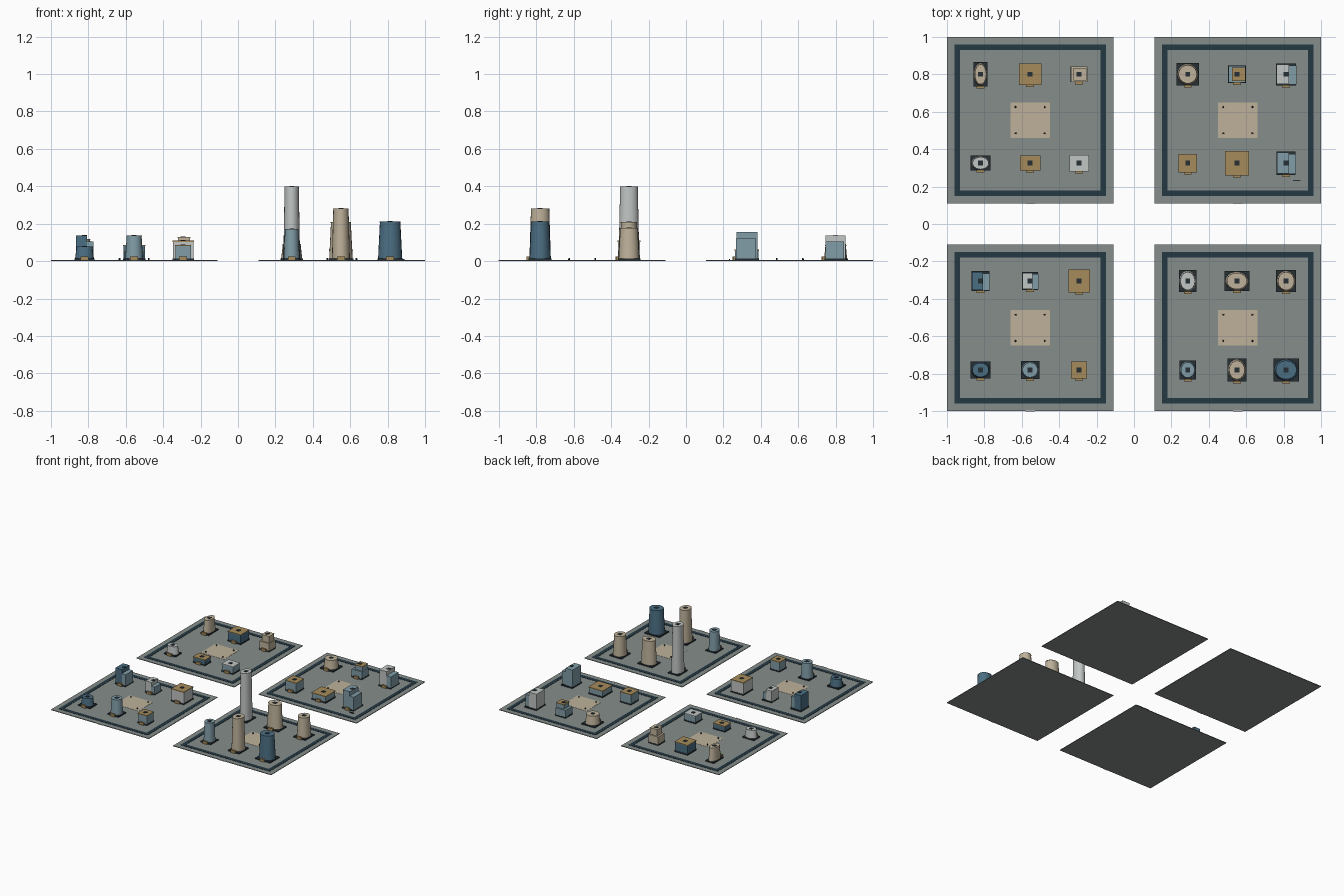
import bpy, bmesh
from math import cos, sin, pi

if "Cube" in bpy.data.objects:
    bpy.data.objects.remove(bpy.data.objects["Cube"])

COLOURS = {
    "ground": (0.52, 0.55, 0.54), "road": (0.16, 0.23, 0.27), "dark": (0.17, 0.20, 0.22),
    "sand": (0.74, 0.69, 0.60), "ochre": (0.64, 0.54, 0.36), "pale": (0.75, 0.77, 0.76),
    "sky": (0.50, 0.61, 0.65), "navy": (0.30, 0.43, 0.51),
}
MATS = {}
for key, c in COLOURS.items():
    m = bpy.data.materials.new(key)
    m.diffuse_color = tuple(v ** 2.2 for v in c) + (1,)
    m.use_nodes = True
    m.node_tree.nodes["Principled BSDF"].inputs["Base Color"].default_value = m.diffuse_color
    MATS[key] = m


def finish(bm, name, colour):
    me = bpy.data.meshes.new(name)
    bm.to_mesh(me)
    bm.free()
    me.materials.append(MATS[colour])
    ob = bpy.data.objects.new(name, me)
    bpy.context.collection.objects.link(ob)
    return ob


def box(name, colour, x, y, w, d, z0, z1):
    bm = bmesh.new()
    bmesh.ops.create_cube(bm, size=1)
    for v in bm.verts:
        v.co = (x + v.co.x * w, y + v.co.y * d, (z0 + z1) / 2 + v.co.z * (z1 - z0))
    return finish(bm, name, colour)


def lathe(name, colour, x, y, w, d, profile, sides=20):
    """Elliptical stack of rings, profile = (fraction of half size, z)."""
    bm = bmesh.new()
    rings = [[bm.verts.new((x + cos(2 * pi * i / sides) * w / 2 * r,
                            y + sin(2 * pi * i / sides) * d / 2 * r, z))
              for i in range(sides)] for r, z in profile]
    for a, b in zip(rings, rings[1:]):
        for i in range(sides):
            j = (i + 1) % sides
            bm.faces.new((a[i], a[j], b[j], b[i]))
    bm.faces.new(rings[0][::-1])
    bm.faces.new(rings[-1])
    ob = finish(bm, name, colour)
    bpy.context.view_layer.objects.active = ob
    ob.select_set(True)
    bpy.ops.object.shade_smooth_by_angle(angle=0.6)
    ob.select_set(False)
    return ob


G = 0.005   # ground slab top


def podium_and_door(x, y, w, d):
    box("podium", "dark", x, y, w, d, G, G + 0.009)
    box("entrance_canopy", "ochre", x, y - d / 2 - 0.004, 0.042, 0.014, G, G + 0.02)


def hatch(x, y, z):
    box("roof_hatch", "dark", x, y, 0.026, 0.026, z - 0.002, z + 0.002)


def round_tower(x, y, w, d, h, wall):
    podium_and_door(x, y, w, d)
    lathe("tower_shaft", wall, x, y, w, d, [(0.94, G + 0.009), (0.80, h - 0.005)])
    lathe("tower_roof", wall, x, y, w, d, [(0.82, h - 0.005), (0.82, h - 0.001)])
    hatch(x, y, h)


def block(x, y, w, d, h, wall, roof):
    podium_and_door(x, y, w, d)
    box("block_walls", wall, x, y, w * 0.95, d * 0.95, G + 0.009, h - 0.007)
    box("block_roof", roof, x, y, w, d, h - 0.007, h - 0.001)
    hatch(x, y, h)


def tiered(x, y, w, d, h, wall, roof, low_h, dx):
    podium_and_door(x, y, w, d)
    box("lower_tier", wall, x, y, w * 0.97, d * 0.97, G + 0.009, low_h)
    box("upper_tier", wall, x + dx, y, w * 0.72, d * 0.76, low_h, h - 0.006)
    box("upper_roof", roof, x + dx, y, w * 0.76, d * 0.8, h - 0.006, h - 0.001)
    hatch(x, y, h)


def stepped(x, y, w, d, h, wall, low_wall, low_h):
    podium_and_door(x, y, w, d)
    box("tall_wing", wall, x - w * 0.17, y, w * 0.62, d * 0.9, G + 0.009, h)
    box("low_wing", low_wall, x + w * 0.32, y - d * 0.04, w * 0.38, d * 0.86, G + 0.009, low_h)
    hatch(x, y, h)


# ground tiles with a raised road loop, plaza and bollards
C, S = 0.555, 0.89
for tx in (-C, C):
    for ty in (-C, C):
        box("ground_tile", "ground", tx, ty, S, S, 0, G)
        box("edge_marker", "pale", tx, ty - S / 2, 0.05, 0.006, 0, G + 0.001)
        for s in (-1, 1):
            box("road_long", "road", tx, ty + s * 0.39, 0.81, 0.03, G - 0.002, G + 0.002)
            box("road_side", "road", tx + s * 0.39, ty, 0.03, 0.75, G - 0.002, G + 0.002)
            for t in (-1, 1):
                lathe("bollard", "dark", tx + s * 0.078, ty + t * 0.07, 0.011, 0.011,
                      [(1, G), (0.7, 0.016)], 8)
        box("plaza", "sand", tx, ty, 0.21, 0.19, G - 0.002, G + 0.0012)

# columns and rows of building plots
XA, XB, XC, XD, XE, XF = -0.82, -0.555, -0.293, 0.287, 0.55, 0.813
R1, R2, R3, R4 = 0.80, 0.325, -0.305, -0.78

# back left district
round_tower(XA, R1, 0.075, 0.13, 0.12, "sand")
block(XB, R1, 0.12, 0.115, 0.088, "navy", "ochre")
tiered(XC, R1, 0.09, 0.085, 0.13, "sand", "sand", 0.075, 0.005)
round_tower(XA, R2, 0.105, 0.08, 0.08, "pale")
block(XB, R2, 0.11, 0.08, 0.055, "navy", "ochre")
block(XC, R2, 0.105, 0.09, 0.07, "sky", "pale")

# back right district
round_tower(XD, R1, 0.12, 0.12, 0.088, "sand")
tiered(XE, R1, 0.095, 0.092, 0.11, "sky", "ochre", 0.07, 0.01)
stepped(XF, R1, 0.107, 0.118, 0.137, "pale", "sky", 0.105)
block(XD, R2, 0.10, 0.10, 0.092, "sky", "ochre")
block(XE, R2, 0.13, 0.13, 0.062, "sky", "ochre")
stepped(XF, R2, 0.102, 0.125, 0.155, "sky", "sky", 0.12)
box("bench", "dark", 0.87, 0.233, 0.04, 0.006, G, 0.012)

# front left district
stepped(XA, R3, 0.095, 0.107, 0.137, "navy", "sky", 0.105)
stepped(XB, R3, 0.085, 0.096, 0.10, "pale", "sky", 0.07)
block(XC, R3, 0.115, 0.123, 0.11, "pale", "ochre")
round_tower(XA, R4, 0.107, 0.093, 0.078, "navy")
round_tower(XB, R4, 0.10, 0.097, 0.138, "sky")
block(XC, R4, 0.086, 0.09, 0.088, "sky", "ochre")

# front right district with the tall towers
round_tower(XD, R3, 0.095, 0.118, 0.40, "pale")
round_tower(XE, R3, 0.133, 0.107, 0.21, "sand")
round_tower(XF, R3, 0.107, 0.118, 0.177, "sand")
round_tower(XD, R4, 0.09, 0.10, 0.172, "sky")
round_tower(XE, R4, 0.102, 0.122, 0.282, "sand")
round_tower(XF, R4, 0.137, 0.122, 0.212, "navy")
